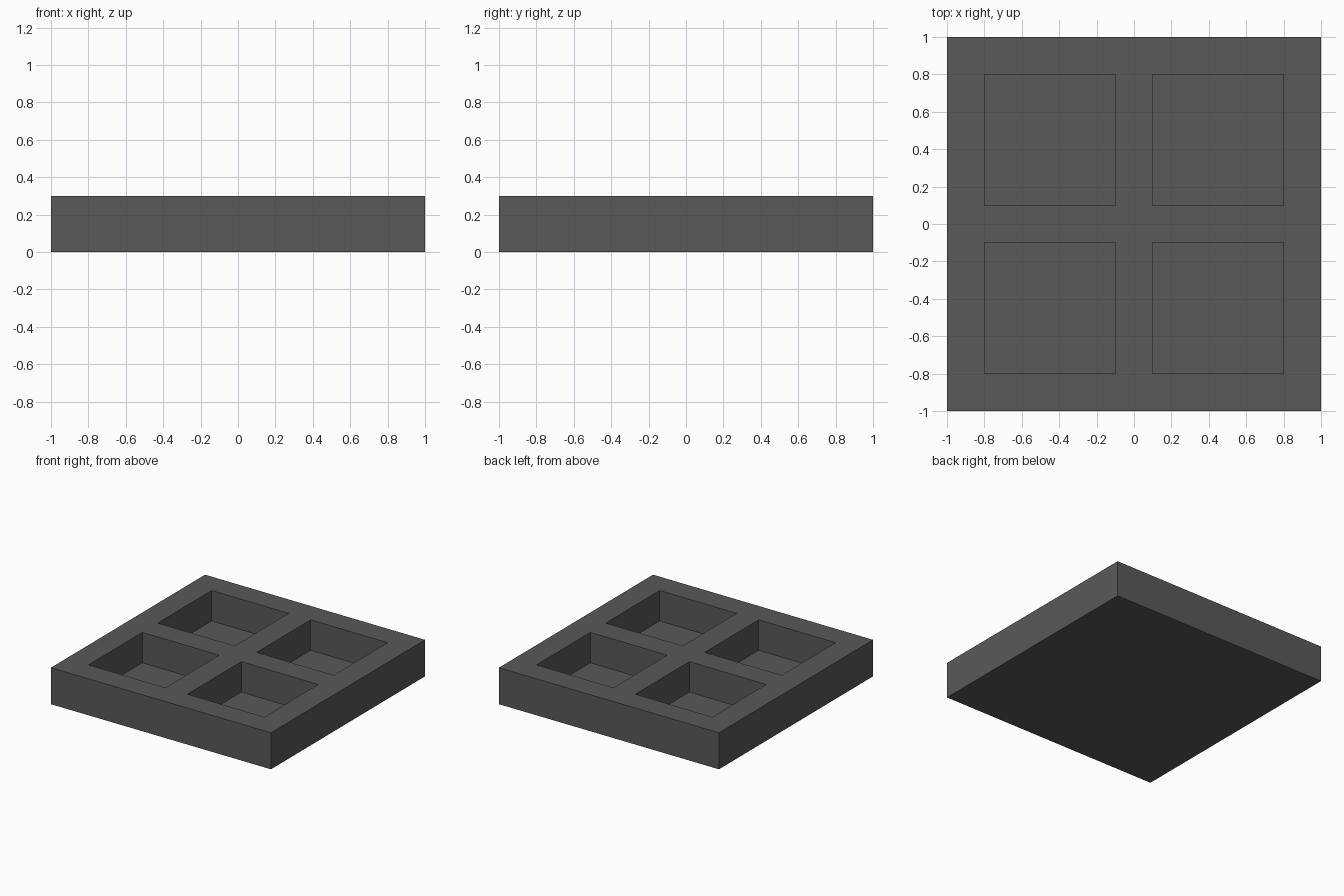
import bpy
import bmesh
from mathutils import Matrix, Vector

cube = bpy.data.objects.get("Cube")
if cube:
    bpy.data.objects.remove(cube, do_unlink=True)

HEIGHT = 0.3
POCKET_DEPTH = 0.25
INNER, OUTER = 0.1, 0.8   # pocket limits on each side of the centre lines

# Dark grey material
grey = bpy.data.materials.new("dark grey")
grey.use_nodes = True
colour = (0.1, 0.1, 0.1, 1)
grey.diffuse_color = colour
grey.node_tree.nodes["Principled BSDF"].inputs["Base Color"].default_value = colour

# Square slab
bm = bmesh.new()
slab = Matrix.Translation((0, 0, HEIGHT / 2)) @ Matrix.Diagonal((2, 2, HEIGHT, 1))
bmesh.ops.create_cube(bm, size=1, matrix=slab)

# Score the slab along the pocket walls
for axis in (Vector((1, 0, 0)), Vector((0, 1, 0))):
    for offset in (-OUTER, -INNER, INNER, OUTER):
        bmesh.ops.bisect_plane(bm, geom=bm.verts[:] + bm.edges[:] + bm.faces[:],
                               plane_co=axis * offset, plane_no=axis)

# Sink the four pockets
def is_pocket(face):
    c = face.calc_center_median()
    return face.normal.z > 0.9 and all(INNER < abs(v) < OUTER for v in c.xy)

bm.normal_update()
pockets = [f for f in bm.faces if is_pocket(f)]
floors = bmesh.ops.extrude_discrete_faces(bm, faces=pockets)["faces"]
for floor in floors:
    bmesh.ops.translate(bm, verts=floor.verts, vec=(0, 0, -POCKET_DEPTH))
bmesh.ops.recalc_face_normals(bm, faces=bm.faces)

mesh = bpy.data.meshes.new("tray")
bm.to_mesh(mesh)
bm.free()
mesh.materials.append(grey)
tray = bpy.data.objects.new("tray", mesh)
bpy.context.collection.objects.link(tray)
